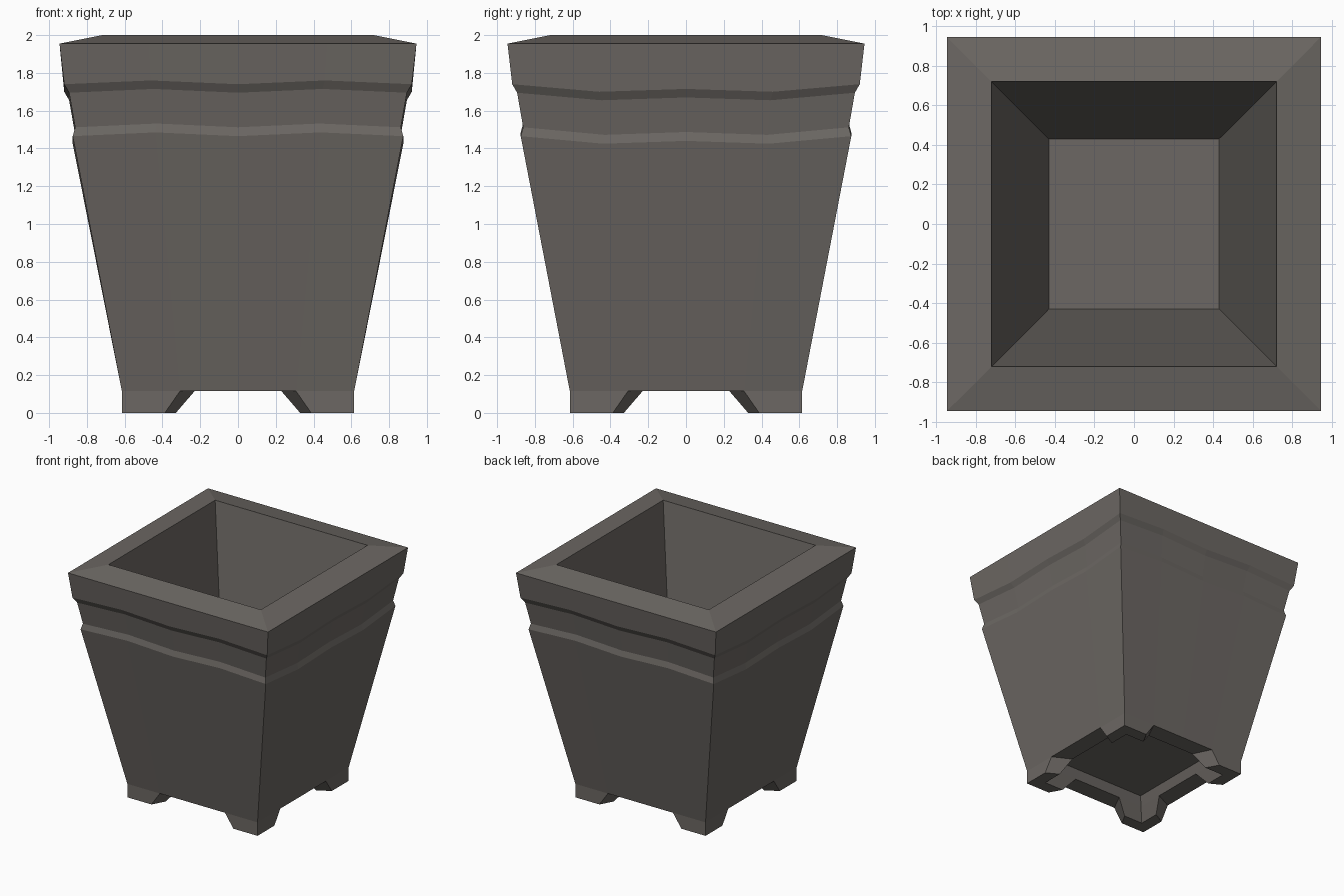
import bpy
import bmesh

cube = bpy.data.objects.get("Cube")
if cube:
    bpy.data.objects.remove(cube, do_unlink=True)

# One weathered stone colour
stone = bpy.data.materials.new("dark_stone")
stone.use_nodes = True
colour = (0.15, 0.137, 0.125, 1)
stone.diffuse_color = colour
bsdf = stone.node_tree.nodes["Principled BSDF"]
bsdf.inputs["Base Color"].default_value = colour
bsdf.inputs["Roughness"].default_value = 0.9

bm = bmesh.new()

# Uneven hand-cut mouldings: height offset at the quarter and middle of a side
WAVE = {0: (0.02, 0.0), 1: (-0.04, -0.025)}


def ring(half, z, wavy=False, t=0.5):
    """Square ring, four points a side, counter-clockwise from the front corner."""
    verts = []
    for side in range(4):
        quarter, middle = WAVE[side % 2] if wavy else (0, 0)
        for f, dz in ((-1, 0), (-t, quarter), (0, middle), (t, quarter)):
            x, y = f * half, -half
            for _ in range(side):
                x, y = -y, x
            verts.append(bm.verts.new((x, y, z + dz)))
    return verts


def strip(a, b, steps):
    for i in steps:
        j = (i + 1) % 16
        bm.faces.new((a[i], a[j], b[j], b[i]))


# Outer wall, belt, collar, sloping rim, inner wall and floor
profile = [
    (0.615, 0.115, False),
    (0.875, 1.465, True),
    (0.862, 1.512, True),
    (0.894, 1.695, True),
    (0.92, 1.74, True),
    (0.945, 1.955, False),
    (0.72, 2.0, False),
    (0.43, 0.25, False),
]
rings = [ring(*p) for p in profile]
for lower, upper in zip(rings, rings[1:]):
    strip(lower, upper, range(16))
bm.faces.new(rings[-1])

# Recessed underside
base = rings[0]
lip = ring(0.46, 0.115)
panel = ring(0.43, 0.19)
strip(lip, panel, range(16))
bm.faces.new(panel)
strip(base, lip, [i for i in range(16) if i % 4 in (1, 2)])

# Four angled corner feet with splayed ends
foot_out = ring(0.615, 0, t=0.63)
foot_in = ring(0.51, 0, t=0.645)
corners = [i for i in range(16) if i % 4 in (0, 3)]
strip(base, foot_out, corners)
strip(lip, foot_in, corners)
strip(foot_out, foot_in, corners)
for i in range(16):
    if i % 2:
        bm.faces.new((base[i], lip[i], foot_in[i], foot_out[i]))

# Tidy up and create the object
bmesh.ops.delete(bm, geom=[v for v in bm.verts if not v.link_faces], context="VERTS")
bmesh.ops.recalc_face_normals(bm, faces=bm.faces)
mesh = bpy.data.meshes.new("square_planter")
bm.to_mesh(mesh)
bm.free()
mesh.materials.append(stone)
planter = bpy.data.objects.new("square_planter", mesh)
bpy.context.collection.objects.link(planter)
